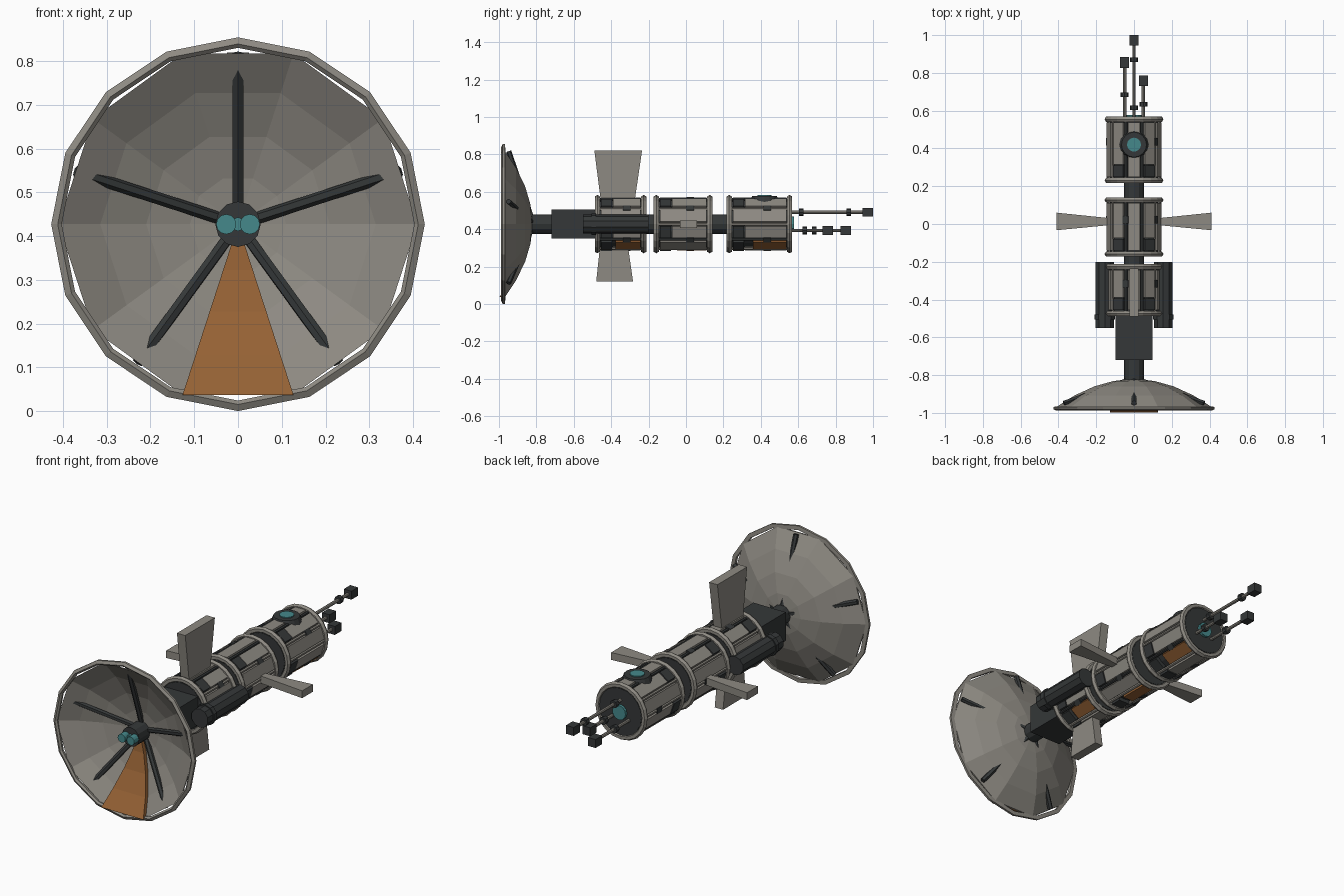
import bpy, bmesh, math
from mathutils import Matrix, Vector

if "Cube" in bpy.data.objects:
    bpy.data.objects.remove(bpy.data.objects["Cube"])

C = 0.427  # height of the long axis


def mat(name, c):
    m = bpy.data.materials.new(name)
    m.diffuse_color = (*c, 1)
    m.use_nodes = True
    m.node_tree.nodes["Principled BSDF"].inputs["Base Color"].default_value = m.diffuse_color
    return m


GREY = mat("hull_grey", (0.27, 0.255, 0.225))
DARK = mat("dark_metal", (0.035, 0.039, 0.04))
ORANGE = mat("orange", (0.30, 0.12, 0.035))
TEAL = mat("teal_glass", (0.06, 0.25, 0.26))


def finish(name, bm, m):
    bmesh.ops.recalc_face_normals(bm, faces=bm.faces)
    me = bpy.data.meshes.new(name)
    bm.to_mesh(me)
    bm.free()
    ob = bpy.data.objects.new(name, me)
    bpy.context.collection.objects.link(ob)
    me.materials.append(m)
    return ob


def radial(a, r, y):
    return Vector((r * math.cos(a), y, C + r * math.sin(a)))


def lathe(name, profile, n, m, start=math.pi / 2, closed=False):
    """Spin (radius, y) points around the long axis."""
    bm = bmesh.new()
    rings = [[bm.verts.new(radial(start + 2 * math.pi * k / n, r, y)) for k in range(n)]
             for r, y in profile]
    pairs = list(zip(rings, rings[1:])) + ([(rings[-1], rings[0])] if closed else [])
    for p, q in pairs:
        for k in range(n):
            bm.faces.new((p[k], p[(k + 1) % n], q[(k + 1) % n], q[k]))
    return finish(name, bm, m)


def rod(name, p, q, r, m, n=8, r2=None):
    p, q = Vector(p), Vector(q)
    d = q - p
    bm = bmesh.new()
    bmesh.ops.create_cone(bm, cap_ends=True, segments=n, radius1=r,
                          radius2=r if r2 is None else r2, depth=d.length,
                          matrix=Matrix.Translation((p + q) / 2) @ d.to_track_quat('Z', 'Y').to_matrix().to_4x4())
    return finish(name, bm, m)


def box(name, loc, size, m, a=math.pi / 2):
    """Box whose local z points outward at angle a around the long axis."""
    bm = bmesh.new()
    bmesh.ops.create_cube(bm, size=1, matrix=Matrix.Translation(loc)
                          @ Matrix.Rotation(math.pi / 2 - a, 4, 'Y') @ Matrix.Diagonal((*size, 1)))
    return finish(name, bm, m)


def fin(name, a, root, tip, r0, r1, th):
    """Tapered fin: root and tip are (y0, y1) ranges."""
    t = Vector((-math.sin(a), 0, math.cos(a))) * th / 2
    bm = bmesh.new()
    lo, hi = [[bm.verts.new(radial(a, r, y) + s * t) for r, y in
               ((r0, root[0]), (r0, root[1]), (r1, tip[1]), (r1, tip[0]))] for s in (-1, 1)]
    bm.faces.new(lo)
    bm.faces.new(hi)
    for k in range(4):
        bm.faces.new((lo[k], lo[(k + 1) % 4], hi[(k + 1) % 4], hi[k]))
    return finish(name, bm, GREY)


# Dish: ten-sided bowl, sixteen-sided rim
def bowl_y(r):
    return -0.828 - 0.147 * (r / 0.41) ** 2


radii = (0.03, 0.11, 0.21, 0.315, 0.41)
ten = math.radians(36)
dish = lathe("dish", [(r, bowl_y(r)) for r in radii]
             + [(r, bowl_y(r) + 0.007) for r in reversed(radii)], 10, GREY, ten * 3, True)
lathe("dish_rim", [(0.403, -0.98), (0.412, -0.988), (0.427, -0.98), (0.427, -0.968), (0.405, -0.966)],
      16, GREY, closed=True)

# Orange wedge panel on the lowest dish sector
bm = bmesh.new()
fr, bk = [[[bm.verts.new(radial(-math.pi / 2 + s * ten / 2, r, bowl_y(r) - o)) for r in radii]
           for s in (-1, 1)] for o in (0.022, 0.0)]
for i in range(4):
    for g in (fr, bk):
        bm.faces.new((g[0][i], g[0][i + 1], g[1][i + 1], g[1][i]))
    for s in (0, 1):
        bm.faces.new((fr[s][i], fr[s][i + 1], bk[s][i + 1], bk[s][i]))
for i in (0, 4):
    bm.faces.new((fr[0][i], fr[1][i], bk[1][i], bk[0][i]))
finish("dish_wedge", bm, ORANGE)

# Dish struts and feed
for k in range(5):
    a = math.pi / 2 + k * ten * 2
    rod("dish_strut", radial(a, 0.04, -0.828), radial(a, 0.39, -0.948), 0.014, DARK, 6)
rod("feed_housing", (0, -0.82, C), (0, -0.925, C), 0.052, DARK, 12)
for x in (-0.027, 0.027):
    rod("feed_lens", (x, -0.92, C), (x, -0.965, C), 0.023, TEAL, 12)
rod("feed_bridge", (0, -0.92, C), (0, -0.945, C), 0.016, TEAL, 8)

# Spine and neck block
rod("spine", (0, -0.84, C), (0, 0.3, C), 0.052, DARK, 12)
box("neck_block", (0, -0.6, C), (0.195, 0.24, 0.155), DARK)


# Body modules: dark core, end rings, ten panels, rods in the gaps
def module(y0, y1, orange, tag):
    L, mid = y1 - y0, (y0 + y1) / 2
    rod(tag + "_core", (0, y0 + 0.006, C), (0, y1 - 0.006, C), 0.126, DARK, 20)
    for y in (y0 + 0.016, y1 - 0.016):
        sect = [(0.14 + 0.016 * math.cos(t * math.pi / 3), y + 0.016 * math.sin(t * math.pi / 3))
                for t in range(6)]
        lathe(tag + "_ring", sect, 20, GREY, closed=True)
        rod(tag + "_cap", (0, y - 0.008, C), (0, y + 0.008, C), 0.14, DARK, 20)
    for k in range(10):
        a = math.pi / 2 + k * ten
        short = k % 2 == 1 or k == 4
        f = y0 + (0.1 if short else 0.035)
        b = y1 - 0.033
        m = ORANGE if k == orange else GREY
        if k == orange:
            f = y0 + 0.4 * L
        box(tag + "_panel", radial(a, 0.13, (f + b) / 2), (0.064, b - f, 0.024), m, a)
        if short or k == orange:
            box(tag + "_hatch", radial(a, 0.132, y0 + 0.065), (0.064, 0.06, 0.024), DARK, a)
        g = a + ten / 2
        rod(tag + "_rod", radial(g, 0.137, y0 + 0.015), radial(g, 0.137, y1 - 0.015), 0.008,
            GREY if k % 3 else DARK, 6)
        if k % 2 == 0:
            box(tag + "_clamp", radial(g, 0.135, mid + 0.12 * L), (0.03, 0.04, 0.024), DARK, g)


module(-0.49, -0.21, 6, "front_module")
module(-0.175, 0.143, 5, "middle_module")
module(0.215, 0.57, 6, "rear_module")

# Side tanks
for s in (-1, 1):
    x = s * 0.154
    rod("side_tank", (x, -0.55, C), (x, -0.2, C), 0.051, DARK, 10)
    rod("tank_flange", (x, -0.505, C), (x, -0.48, C), 0.057, DARK, 10)

# Fins
fin("top_fin", math.pi / 2, (-0.455, -0.275), (-0.49, -0.235), 0.12, 0.393, 0.05)
fin("bottom_fin", -math.pi / 2, (-0.46, -0.31), (-0.48, -0.283), 0.12, 0.307, 0.05)
for a, nm in ((0, "right_fin"), (math.pi, "left_fin")):
    fin(nm, a, (-0.005, 0.03), (-0.033, 0.06), 0.12, 0.41, 0.04)

# Porthole on top and rear window
rod("porthole_frame", (0, 0.42, C + 0.115), (0, 0.42, C + 0.15), 0.08, DARK, 16, 0.066)
rod("porthole_glass", (0, 0.42, C + 0.14), (0, 0.42, C + 0.155), 0.037, TEAL, 16)
rod("rear_window", (0, 0.55, C), (0, 0.578, C), 0.04, TEAL, 12)

# Rear antennas: x, z, tip y, collar y
for x, z, tip, collars in ((0, 0.49, 0.972, (0.87, 0.615)), (-0.05, 0.393, 0.855, (0.685,)),
                           (0.05, 0.393, 0.758, (0.635,))):
    rod("antenna", (x, 0.55, z), (x, tip, z), 0.009, GREY, 8)
    box("antenna_tip", (x, tip, z), (0.046, 0.056, 0.046), DARK)
    for c in collars:
        rod("antenna_collar", (x, c - 0.012, z), (x, c + 0.012, z), 0.021, DARK, 8)
